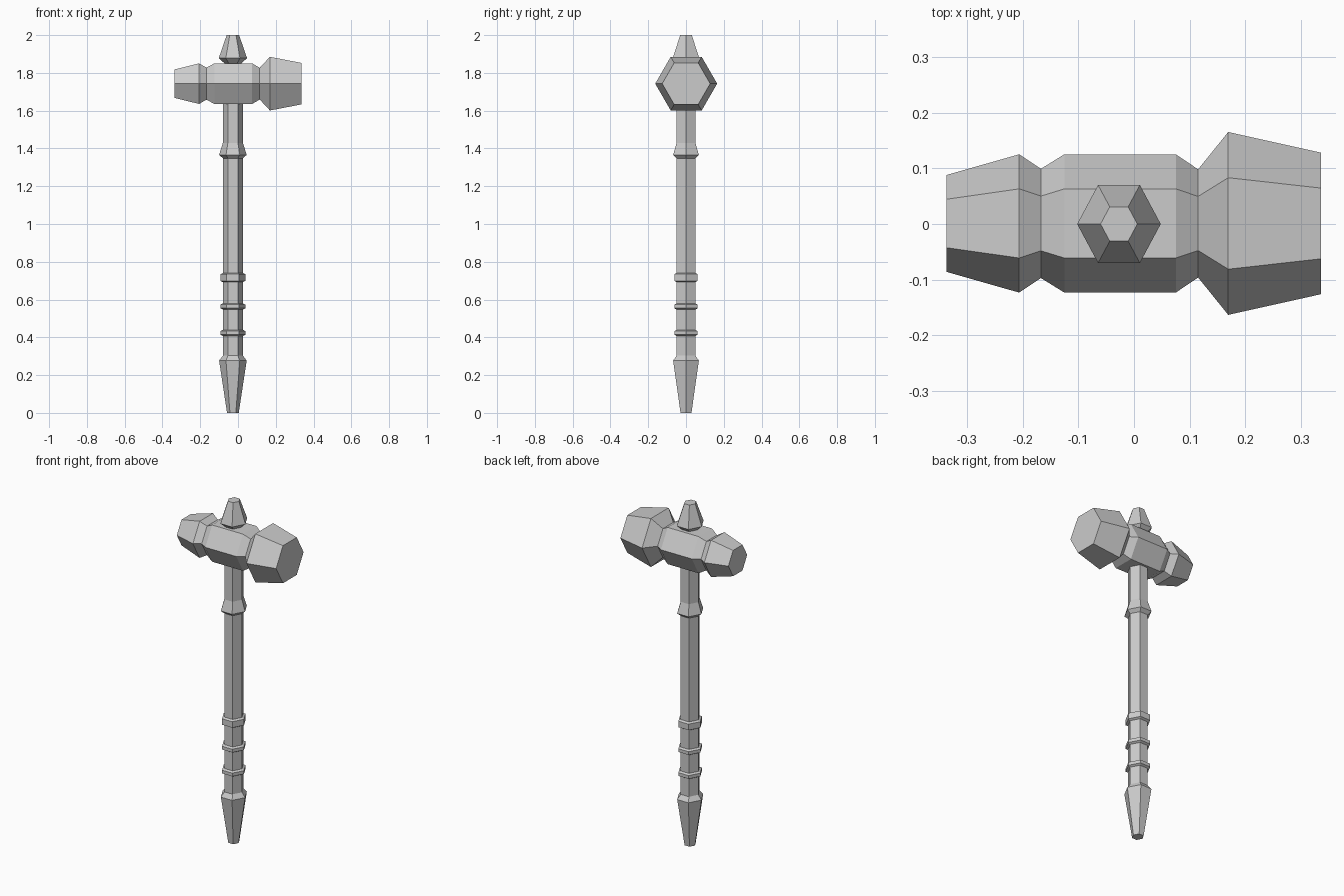
import bpy, bmesh
from math import cos, sin, pi

if "Cube" in bpy.data.objects:
    bpy.data.objects.remove(bpy.data.objects["Cube"])

def hex_loft(name, profile, place):
    """Six-sided solid swept through (position, radius) stations, capped at both ends."""
    bm = bmesh.new()
    rings = []
    for pos, r in profile:
        rings.append([bm.verts.new(place(pos, r * cos(k * pi / 3), r * sin(k * pi / 3)))
                      for k in range(6)])
    for a, b in zip(rings, rings[1:]):
        for k in range(6):
            n = (k + 1) % 6
            bm.faces.new((a[k], a[n], b[n], b[k]))
    bm.faces.new(rings[0])
    bm.faces.new(rings[-1])
    bmesh.ops.recalc_face_normals(bm, faces=bm.faces)
    mesh = bpy.data.meshes.new(name)
    bm.to_mesh(mesh)
    bm.free()
    ob = bpy.data.objects.new(name, mesh)
    bpy.context.collection.objects.link(ob)
    return ob

def upright(z, c, s):      # corners point along x, slightly stretched in y
    return (-0.027 + c, s * 1.077, z)

def sideways(x, c, s):     # corners point along y, flats on top and bottom
    return (x, 0.001 + c, 1.743 + s)

R = 0.053  # shaft radius

# Handle: tapered pommel, plain shaft and flared collar
hex_loft("handle", [(0, 0.031), (0.277, 0.073), (0.303, R), (1.348, R),
                    (1.366, 0.073), (1.43, R), (1.70, R)], upright)

# Grip rings with small chamfers
for i, (z0, z1) in enumerate([(0.41, 0.437), (0.55, 0.577), (0.695, 0.738)]):
    hex_loft(f"grip_ring_{i + 1}", [(z0 - 0.003, R), (z0 + 0.004, 0.066),
                                    (z1 - 0.004, 0.066), (z1 + 0.003, R)], upright)

# Hammer head: small face, neck, block, neck, large face
hex_loft("head", [(-0.336, 0.087), (-0.206, 0.124), (-0.167, 0.098), (-0.125, 0.124),
                  (0.075, 0.124), (0.115, 0.097), (0.169, 0.164), (0.335, 0.127)], sideways)

# Top spike
hex_loft("top_spike", [(1.82, 0.044), (1.85, 0.044), (1.878, 0.075), (2.0, 0.033)], upright)
